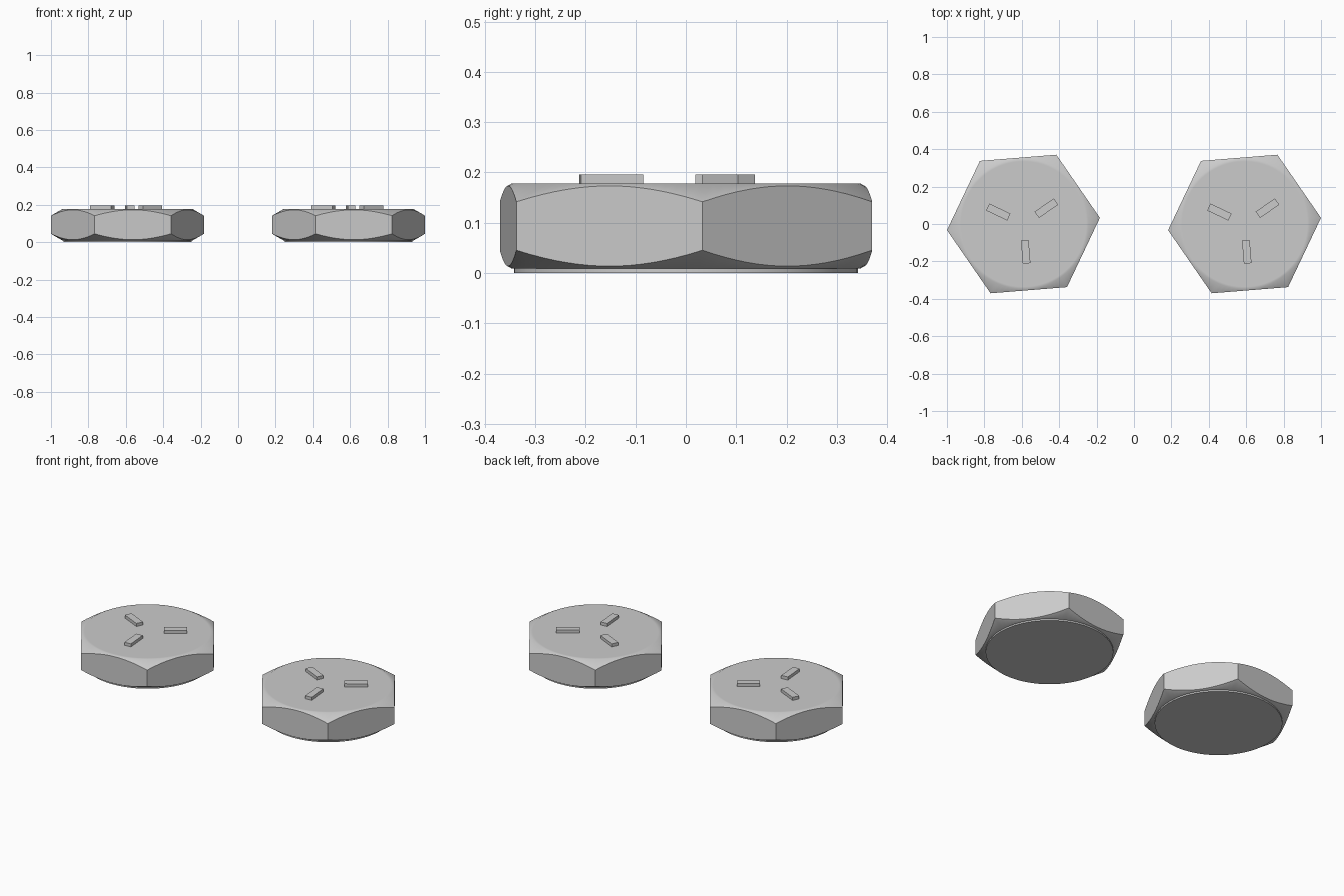
import bpy, bmesh
from math import cos, sin, tan, pi, radians

if "Cube" in bpy.data.objects:
    bpy.data.objects.remove(bpy.data.objects["Cube"])

R = 0.41                      # hexagon corner radius
APOTHEM = R * cos(pi / 6)
TURN = radians(4.6)           # slight twist of each head
SEG = 96
Z_LOW, Z_TOP = 0.009, 0.178   # ends of the hexagonal body
R_FLAT = 0.347                # radius where the chamfer starts
SLOPE = tan(radians(30))


def finish(bm, name, x):
    bmesh.ops.recalc_face_normals(bm, faces=bm.faces)
    me = bpy.data.meshes.new(name)
    bm.to_mesh(me)
    bm.free()
    ob = bpy.data.objects.new(name, me)
    ob.location.x = x
    ob.rotation_euler.z = TURN
    bpy.context.collection.objects.link(ob)
    return ob


def bolt_head(name, x):
    bm = bmesh.new()
    rings = []
    # (radius, z) profile; None takes the hexagon outline cut by the cone
    profile = [(0.342, 0), (0.342, Z_LOW), (R_FLAT, Z_LOW), (None, -1),
               (None, 1), (R_FLAT, Z_TOP), (0.335, Z_TOP)]
    for r, z in profile:
        ring = []
        for i in range(SEG):
            a = 2 * pi * i / SEG
            rr, zz = r, z
            if r is None:
                rr = APOTHEM / cos(a % (pi / 3) - pi / 6)
                drop = (rr - R_FLAT) * SLOPE
                zz = Z_TOP - drop if z > 0 else Z_LOW + drop
            ring.append(bm.verts.new((rr * cos(a), rr * sin(a), zz)))
        rings.append(ring)
    for lo, hi in zip(rings, rings[1:]):
        for i in range(SEG):
            j = (i + 1) % SEG
            bm.faces.new((lo[i], lo[j], hi[j], hi[i]))
    bm.faces.new(rings[0][::-1])
    bm.faces.new(rings[-1])
    ob = finish(bm, name, x)
    # smooth chamfers, crisp hexagon edges
    bpy.ops.object.select_all(action='DESELECT')
    ob.select_set(True)
    bpy.context.view_layer.objects.active = ob
    bpy.ops.object.shade_smooth_by_angle(angle=radians(40))


def grade_marks(name, x):
    # three raised radial bars on the top face
    bm = bmesh.new()
    for k in range(3):
        a = radians(30 + 120 * k)
        new = bmesh.ops.create_cube(bm, size=1)["verts"]
        for v in new:
            px, py = 0.149 + v.co.x * 0.125, v.co.y * 0.041
            v.co = (px * cos(a) - py * sin(a), px * sin(a) + py * cos(a),
                    0.186 + v.co.z * 0.02)
    finish(bm, name, x)


for side, x in (("left", -0.591), ("right", 0.591)):
    bolt_head(side + "_bolt_head", x)
    grade_marks(side + "_grade_marks", x)
